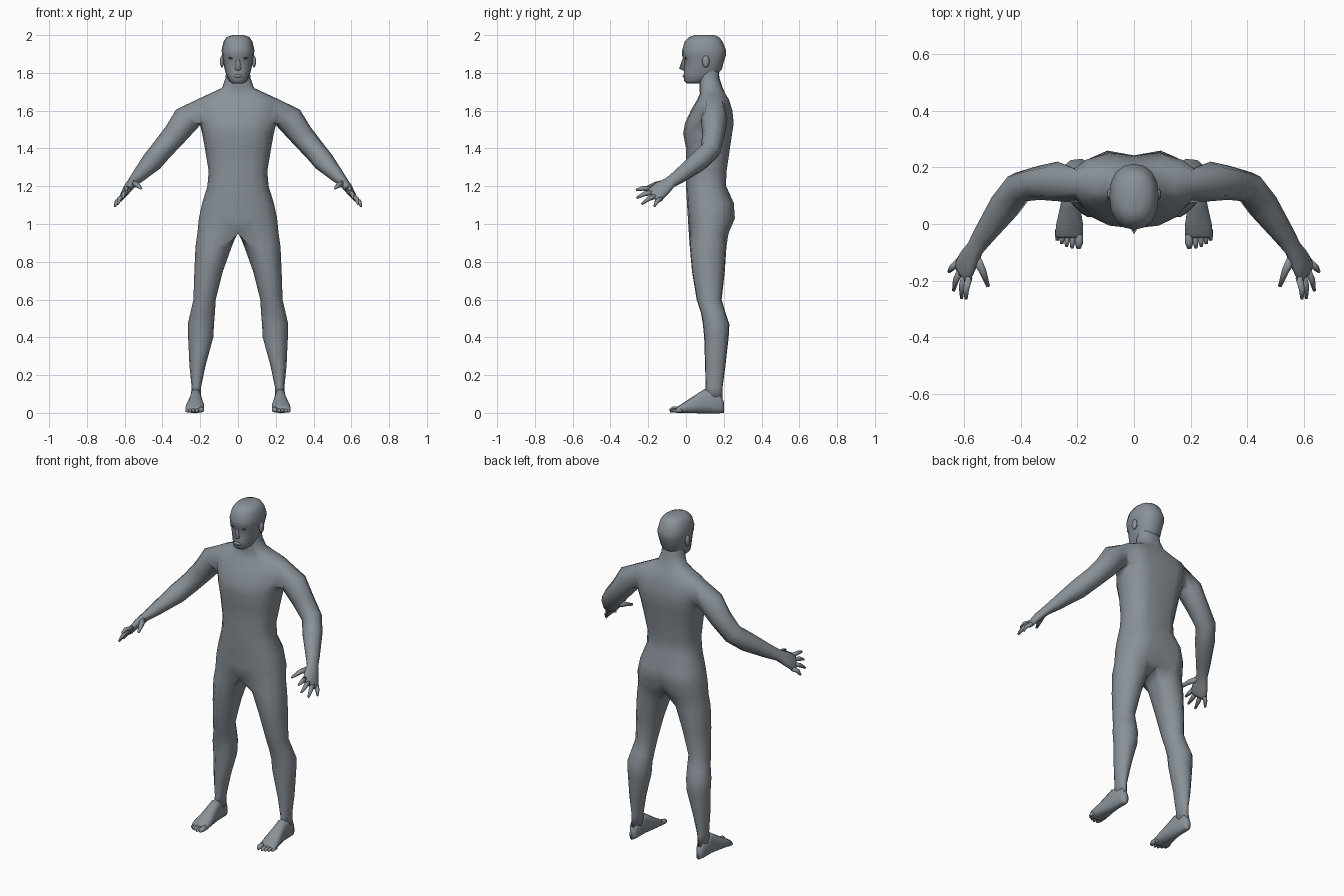
import bpy, bmesh, math
from mathutils import Vector

if "Cube" in bpy.data.objects:
    bpy.data.objects.remove(bpy.data.objects["Cube"])


def material(name, rgb):
    m = bpy.data.materials.new(name)
    m.diffuse_color = (*rgb, 1)
    m.use_nodes = True
    m.node_tree.nodes["Principled BSDF"].inputs["Base Color"].default_value = m.diffuse_color
    return m


SKIN = material("grey_blue", (0.25, 0.285, 0.315))
DARK = material("dark_grey", (0.06, 0.065, 0.07))


def finish(bm, name, mat=SKIN, mirror=True):
    """Turn a bmesh into a smooth object, mirrored across x = 0."""
    bmesh.ops.recalc_face_normals(bm, faces=bm.faces[:])
    me = bpy.data.meshes.new(name)
    bm.to_mesh(me)
    bm.free()
    me.materials.append(mat)
    me.shade_smooth()
    ob = bpy.data.objects.new(name, me)
    bpy.context.collection.objects.link(ob)
    if mirror:
        mod = ob.modifiers.new("mirror", 'MIRROR')
        mod.use_clip = True
        mod.merge_threshold = 0.0005
    return ob


def power(v, p):
    return math.copysign(abs(v) ** p, v) if abs(v) > 1e-6 else 0.0


def bridge(bm, a, b, closed=True):
    n = len(a)
    for i in range(n if closed else n - 1):
        j = (i + 1) % n
        bm.faces.new((a[i], a[j], b[j], b[i]))


def half_arc(bm, z, w, yf, yc, yb, groove=0.0, p=0.82):
    """Half cross-section from front centre, round the side, to back centre."""
    row = []
    for k in range(9):
        t = math.pi * k / 8
        c = power(math.cos(t), p)
        y = yc - c * ((yc - yf) if c > 0 else (yb - yc))
        if k == 8:
            y -= groove
        row.append(bm.verts.new((w * power(math.sin(t), p), y, z)))
    return row


def tube(bm, points, radii, sides=6, flat=1.0):
    """Tapered tube through points, closed at both ends."""
    pts = [Vector(p) for p in points]
    prev = None
    for i, c in enumerate(pts):
        d = (pts[min(i + 1, len(pts) - 1)] - pts[max(i - 1, 0)]).normalized()
        u = d.cross(Vector((0, 0, 1))).normalized()
        v = u.cross(d)
        ring = []
        for k in range(sides):
            a = math.tau * (k + 0.5) / sides
            ring.append(bm.verts.new(c + (u * math.cos(a) + v * math.sin(a) * flat) * radii[i]))
        if prev:
            bridge(bm, prev, ring)
        else:
            bm.faces.new(ring)
        prev = ring
    bm.faces.new(prev)


def ellipsoid(name, loc, size, mat=SKIN, mirror=True):
    bm = bmesh.new()
    bmesh.ops.create_uvsphere(bm, u_segments=10, v_segments=6, radius=1)
    for v in bm.verts:
        v.co = Vector(loc) + Vector([a * b for a, b in zip(v.co, size)])
    return finish(bm, name, mat, mirror)


# Body: torso and neck rows (height, half width, front, side, back, spine groove)
bm = bmesh.new()
torso = [(0.95, .215, .015, .12, .232, .03), (1.03, .207, .01, .12, .268, .035),
         (1.11, .19, .005, .12, .262, .02), (1.2, .162, 0, .11, .218, .005),
         (1.28, .155, 0, .11, .222, .012), (1.4, .175, 0, .12, .24, .018),
         (1.48, .19, -.015, .13, .252, .02), (1.535, .203, -.005, .14, .26, .02),
         (1.6, .225, .025, .15, .252, .02), (1.66, .215, .06, .155, .232, .015),
         (1.69, .15, .073, .145, .212, .005), (1.72, .085, .072, .13, .195, 0),
         (1.77, .067, .07, .12, .178, 0), (1.83, .06, .07, .12, .17, 0)]
rows = [half_arc(bm, *r) for r in torso]
ARM_ROW = 7
for i in range(len(rows) - 1):
    for k in range(8):
        # leave a shoulder opening for the arm
        if i in (ARM_ROW, ARM_ROW + 1) and k in (3, 4):
            continue
        bm.faces.new((rows[i][k], rows[i][k + 1], rows[i + 1][k + 1], rows[i + 1][k]))

# Legs: grow from the lowest torso row plus three crotch points
crotch = [bm.verts.new((0, y, 0.965)) for y in (.165, .115, .06)]
loop = rows[0] + crotch
legs = [(.88, .033, .225, .018, .216), (.75, .08, .231, .03, .207), (.6, .118, .236, .055, .19),
        (.53, .122, .252, .078, .21), (.47, .127, .266, .088, .231), (.4, .131, .264, .095, .227),
        (.25, .172, .257, .10, .21), (.14, .195, .246, .103, .195), (.07, .197, .25, .1, .195)]
for z, x0, x1, y0, y1 in legs:
    ring = []
    for k in range(12):
        deg = -45 + 33.75 * k if k <= 8 else 225 + 22.5 * (k - 8)
        t = math.radians(deg)
        ring.append(bm.verts.new(((x0 + x1) / 2 + (x1 - x0) / 2 * math.sin(t),
                                  (y0 + y1) / 2 - (y1 - y0) / 2 * math.cos(t), z)))
    bridge(bm, loop, ring)
    loop = ring
bm.faces.new(loop)

# Arms: grow from the shoulder opening down to the palm
a, b, c = rows[ARM_ROW], rows[ARM_ROW + 1], rows[ARM_ROW + 2]
loop = [c[3], c[4], c[5], b[5], a[5], a[4], a[3], b[3]]
arm = [((.268, .15, 1.56), .07, .075), ((.335, .145, 1.472), .06, .064),
       ((.405, .13, 1.39), .055, .058), ((.455, .065, 1.33), .055, .056),
       ((.53, -.04, 1.25), .041, .036), ((.56, -.085, 1.22), .036, .026),
       ((.583, -.125, 1.19), .05, .024), ((.603, -.165, 1.158), .056, .017),
       ((.608, -.178, 1.148), .05, .012)]
SIDE = Vector((.45, .65, -.6)).normalized()  # towards the little finger
for i, (p, h, w) in enumerate(arm):
    d = (Vector(arm[min(i + 1, 8)][0]) - Vector(arm[max(i - 1, 0)][0])).normalized()
    u = Vector((0, 1, 0)).lerp(SIDE, min(1, max(0, (i - 1) / 4)))
    u = (u - d * u.dot(d)).normalized()
    v = d.cross(u)
    ring = []
    for deg in (135, 90, 45, 0, -45, -90, -135, 180):
        t = math.radians(deg)
        ring.append(bm.verts.new(Vector(p) + u * h * math.cos(t) + v * w * math.sin(t)))
    bridge(bm, loop, ring)
    loop = ring
bm.faces.new(loop)
finish(bm, "body")

# Fingers and thumb
bm = bmesh.new()
knuckle = Vector((.6, -.16, 1.16))
tips = [(-.042, (.592, -.265, 1.18)), (-.014, (.608, -.262, 1.138)),
        (.015, (.636, -.235, 1.106)), (.042, (.652, -.168, 1.092))]
for s, tip in tips:
    base, tip = knuckle + SIDE * s, Vector(tip)
    mid = base.lerp(tip, 0.5) + Vector((.006, -.004, .006))
    tube(bm, (base, mid, tip), (.014, .0125, .006))
tube(bm, ((.56, -.115, 1.215), (.534, -.165, 1.207), (.514, -.22, 1.188)), (.02, .015, .007))
finish(bm, "fingers")

# Feet: sections along y (y, inner, outer, top)
bm = bmesh.new()
prev = None
for y, x0, x1, top in [(.202, .21, .237, .055), (.18, .198, .25, .1), (.1, .194, .254, .125),
                       (.06, .188, .262, .1), (0, .178, .276, .062), (-.04, .178, .28, .036),
                       (-.05, .184, .272, .028)]:
    ring = []
    for k in range(10):
        t = math.tau * (k + 0.5) / 10
        ring.append(bm.verts.new(((x0 + x1) / 2 + (x1 - x0) / 2 * power(math.cos(t), .75),
                                  y, top / 2 + top / 2 * power(math.sin(t), .75) / .963)))
    if prev:
        bridge(bm, prev, ring)
    else:
        bm.faces.new(ring)
    prev = ring
bm.faces.new(prev)
finish(bm, "feet")

# Toes
bm = bmesh.new()
for x, y, r in [(.194, -.086, .016), (.217, -.085, .011), (.236, -.08, .011),
                (.253, -.07, .011), (.269, -.058, .011)]:
    tube(bm, ((x, -.02, r + .004), (x, y + .018, r + .001), (x + .002, y, r * .8)),
         (r, r, r * .55))
finish(bm, "toes")

# Head
bm = bmesh.new()
head = [(1.744, .03, .005, .04, .1), (1.757, .046, -.01, .055, .13), (1.79, .062, -.012, .085, .165),
        (1.82, .071, -.01, .095, .19), (1.868, .08, -.012, .1, .203), (1.89, .084, -.02, .1, .211),
        (1.92, .087, -.02, .1, .212), (1.965, .077, -.008, .1, .194),
        (1.99, .06, .018, .1, .175), (2.0, .03, .045, .1, .15)]
rows = [half_arc(bm, *r, p=.88) for r in head]
rows[4][1].co.y += .01  # eye socket
for r0, r1 in zip(rows, rows[1:]):
    bridge(bm, r0, r1, closed=False)
bm.faces.new(rows[-1])
bm.faces.new(rows[0][::-1])
finish(bm, "head")

# Nose: half wedge
bm = bmesh.new()
bridge_top, tip, under, wing, inner = [bm.verts.new(p) for p in (
    (0, -.018, 1.876), (0, -.036, 1.822), (0, -.008, 1.81), (.017, -.008, 1.818), (.008, -.008, 1.872))]
for f in ((bridge_top, tip, wing, inner), (tip, under, wing)):
    bm.faces.new(f)
finish(bm, "nose")

# Face details and ears
ellipsoid("lips", (0, -.01, 1.784), (.025, .008, .009), mirror=False)
ellipsoid("ears", (.085, .105, 1.86), (.011, .02, .032))
ellipsoid("eyes", (.038, -.001, 1.878), (.013, .006, .006), DARK)
